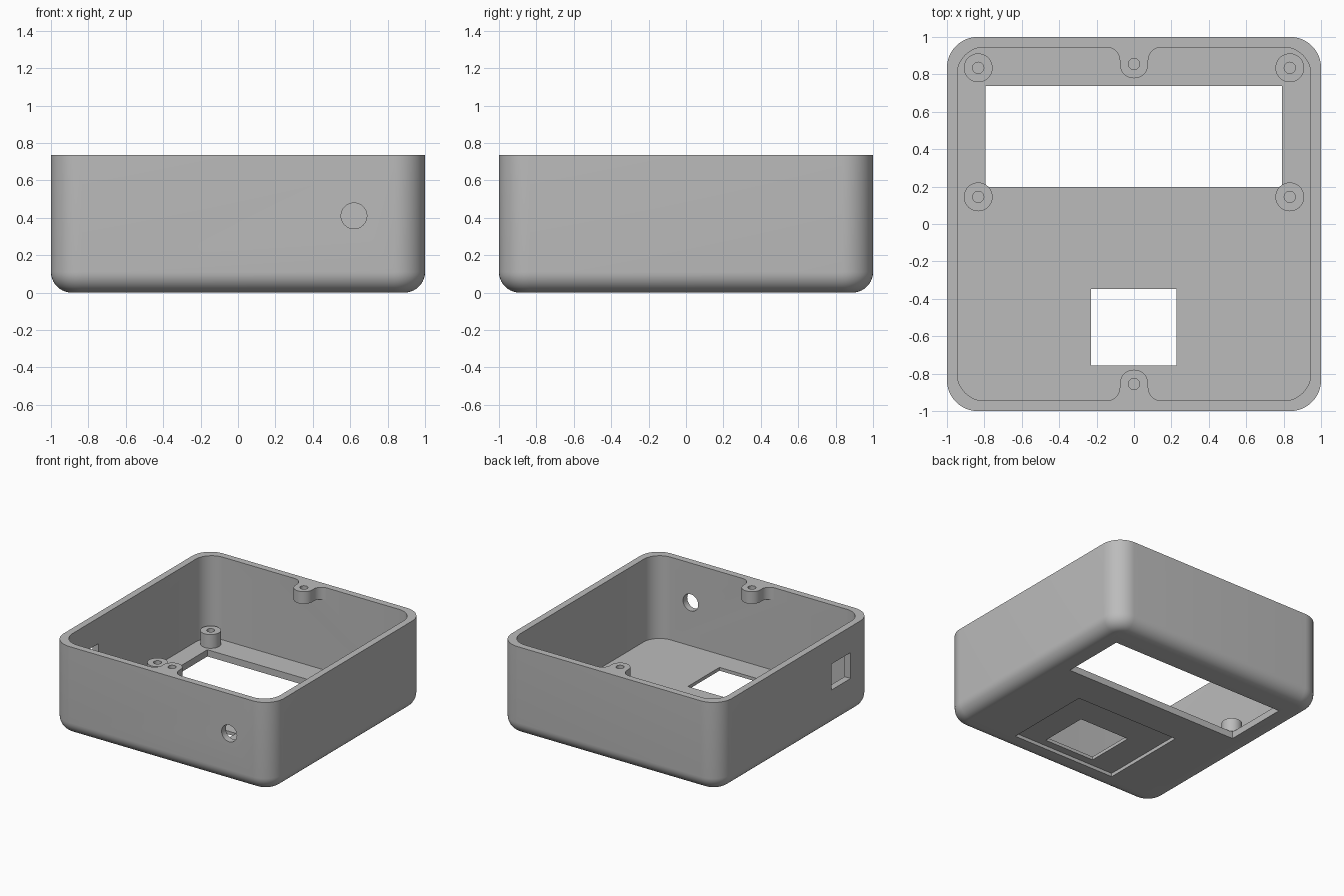
import bpy, bmesh, math

if "Cube" in bpy.data.objects:
    bpy.data.objects.remove(bpy.data.objects["Cube"])

HEIGHT, FLOOR, INNER = 0.735, 0.055, 0.945


def arc(cx, cy, r, a0, a1, n=12):
    pts = []
    for i in range(n + 1):
        a = math.radians(a0 + (a1 - a0) * i / n)
        pts.append((cx + r * math.cos(a), cy + r * math.sin(a)))
    return pts


def rounded_rect(half, r):
    c = half - r
    pts = []
    for k, (sx, sy) in enumerate([(1, 1), (-1, 1), (-1, -1), (1, -1)]):
        pts += arc(sx * c, sy * c, r, 90 * k, 90 * k + 90)
    return pts


def loft(name, rings):
    """Closed solid through a list of (outline, z)."""
    bm = bmesh.new()
    loops = [[bm.verts.new((x, y, z)) for x, y in pts] for pts, z in rings]
    for a, b in zip(loops, loops[1:]):
        for i in range(len(a)):
            j = (i + 1) % len(a)
            bm.faces.new((a[i], a[j], b[j], b[i]))
    bm.faces.new(loops[0][::-1])
    bm.faces.new(loops[-1])
    bmesh.ops.recalc_face_normals(bm, faces=bm.faces)
    mesh = bpy.data.meshes.new(name)
    bm.to_mesh(mesh)
    bm.free()
    ob = bpy.data.objects.new(name, mesh)
    bpy.context.collection.objects.link(ob)
    return ob


def prism(name, pts, z0, z1):
    return loft(name, [(pts, z0), (pts, z1)])


def box(name, x0, x1, y0, y1, z0, z1):
    return prism(name, [(x0, y0), (x1, y0), (x1, y1), (x0, y1)], z0, z1)


def disc(x, y, r, n=32):
    return arc(x, y, r, 0, 360 * (n - 1) / n, n - 1)


def cut(target, cutter):
    mod = target.modifiers.new("cut", 'BOOLEAN')
    mod.operation, mod.solver, mod.object = 'DIFFERENCE', 'EXACT', cutter
    bpy.context.view_layer.update()
    with bpy.context.temp_override(object=target, active_object=target,
                                   selected_objects=[target]):
        bpy.ops.object.modifier_apply(modifier=mod.name)
    bpy.data.objects.remove(cutter, do_unlink=True)


# Outer shell with rounded corners and a rounded bottom edge
R, FIL = 0.165, 0.11
rings = []
for i in range(11):
    a = math.radians(9 * i)
    inset = FIL * (1 - math.sin(a))
    rings.append((rounded_rect(1 - inset, R - inset), FIL * (1 - math.cos(a))))
rings.append((rounded_rect(1, R), HEIGHT))
case = loft("enclosure_case", rings)

# Cavity, leaving the lid screw tabs and the display posts standing
cavity = prism("cavity_cutter", rounded_rect(INNER, 0.145), FLOOR, 0.9)
TAB_Y, TAB_R, FR = 0.855, 0.076, 0.07
profile = ([(TAB_R + FR, 1.0)] + arc(TAB_R + FR, INNER - FR, FR, 90, 180)
           + arc(0, TAB_Y, TAB_R, 0, -180, 24)
           + arc(-TAB_R - FR, INNER - FR, FR, 0, 90) + [(-TAB_R - FR, 1.0)])
for s in (1, -1):
    cut(cavity, prism("tab", [(x * s, y * s) for x, y in profile], 0.635, 1.0))
posts = [(sx * 0.833, y) for sx in (1, -1) for y in (0.835, 0.145)]
for x, y in posts:
    cut(cavity, prism("post", disc(x, y, 0.077), 0.0, 0.168))
cut(case, cavity)

# Screw holes in posts and tabs
for x, y in posts:
    cut(case, prism("post_hole", disc(x, y, 0.03, 24), 0.06, 0.3))
for s in (1, -1):
    cut(case, prism("tab_hole", disc(0, s * TAB_Y, 0.03, 24), 0.5, 0.9))

# Floor openings: display window, keypad hole and its recess underneath
cut(case, box("display_cutter", -0.795, 0.792, 0.198, 0.738, -0.1, FLOOR + 0.004))
cut(case, box("keypad_cutter", -0.23, 0.226, -0.757, -0.347, -0.1, 0.1))
cut(case, box("recess_cutter", -0.47, 0.47, -0.82, -0.08, -0.1, 0.028))

# Wall openings: square port on the left, round cable hole in front
cut(case, box("port_cutter", -1.1, -0.9, -0.71, -0.462, 0.31, 0.523))
cable = prism("cable_cutter", disc(0, 0, 0.069), -0.1, 0.1)
cable.location = (0.62, -1, 0.41)
cable.rotation_euler = (math.pi / 2, 0, 0)
cut(case, cable)

# Colour and shading
grey = bpy.data.materials.new("grey_plastic")
grey.diffuse_color = (0.5, 0.5, 0.5, 1)
grey.use_nodes = True
grey.node_tree.nodes["Principled BSDF"].inputs["Base Color"].default_value = grey.diffuse_color
case.data.materials.clear()
case.data.materials.append(grey)
for p in case.data.polygons:
    p.material_index = 0
bpy.context.view_layer.objects.active = case
case.select_set(True)
bpy.ops.object.shade_smooth_by_angle(angle=math.radians(30))
